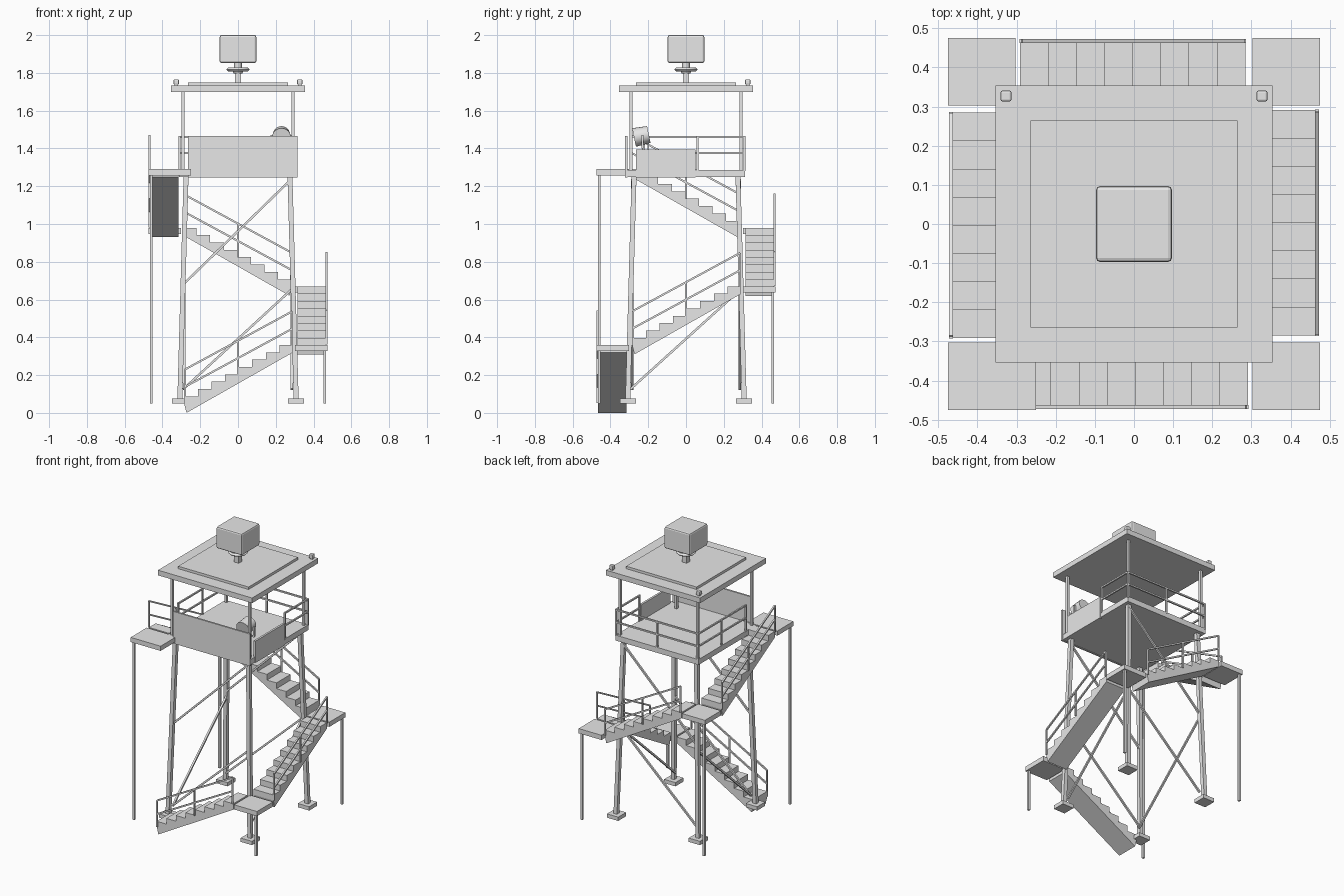
import bpy, bmesh, math
from mathutils import Matrix, Vector

if "Cube" in bpy.data.objects:
    bpy.data.objects.remove(bpy.data.objects["Cube"], do_unlink=True)

grey = bpy.data.materials.new("light_grey")
grey.diffuse_color = (0.8, 0.8, 0.8, 1)
grey.use_nodes = True
grey.node_tree.nodes["Principled BSDF"].inputs["Base Color"].default_value = (0.8, 0.8, 0.8, 1)


def finish(name, bm, matrix=Matrix(), smooth=False):
    bm.transform(matrix)
    bmesh.ops.recalc_face_normals(bm, faces=bm.faces)
    mesh = bpy.data.meshes.new(name)
    bm.to_mesh(mesh)
    bm.free()
    mesh.materials.append(grey)
    obj = bpy.data.objects.new(name, mesh)
    bpy.context.collection.objects.link(obj)
    if smooth:
        bpy.ops.object.select_all(action='DESELECT')
        obj.select_set(True)
        bpy.context.view_layer.objects.active = obj
        bpy.ops.object.shade_smooth_by_angle(angle=math.radians(40))
    return obj


def add_box(bm, lo, hi):
    lo, hi = Vector(lo), Vector(hi)
    m = Matrix.Translation((lo + hi) / 2) @ Matrix.Diagonal((*(hi - lo), 1))
    bmesh.ops.create_cube(bm, size=1, matrix=m)


def box(name, lo, hi, bevel=0, matrix=Matrix()):
    bm = bmesh.new()
    add_box(bm, lo, hi)
    if bevel:
        bmesh.ops.bevel(bm, geom=bm.edges[:], offset=bevel, segments=2, profile=0.5, affect='EDGES')
    return finish(name, bm, matrix)


def add_beam(bm, a, b, width):
    """Square bar between two points."""
    a, b = Vector(a), Vector(b)
    d = b - a
    m = (Matrix.Translation((a + b) / 2)
         @ Vector((0, 0, 1)).rotation_difference(d).to_matrix().to_4x4()
         @ Matrix.Diagonal((width, width, d.length, 1)))
    bmesh.ops.create_cube(bm, size=1, matrix=m)


def beams(name, pairs, width, matrix=Matrix()):
    bm = bmesh.new()
    for a, b in pairs:
        add_beam(bm, a, b, width)
    return finish(name, bm, matrix)


def drum(name, a, b, r1, r2, sides=24):
    """Round part between two points."""
    a, b = Vector(a), Vector(b)
    d = b - a
    bm = bmesh.new()
    m = Matrix.Translation((a + b) / 2) @ Vector((0, 0, 1)).rotation_difference(d).to_matrix().to_4x4()
    bmesh.ops.create_cone(bm, cap_ends=True, segments=sides, radius1=r1, radius2=r2, depth=d.length, matrix=m)
    return finish(name, bm, smooth=True)


# Stair flights: a saw-tooth profile swept across the stair width
STEPS, RUN, RISE = 8, 0.072, 0.039
START, FIRST, LEVEL = -0.285, 0.087, 0.31
INNER, OUTER = -0.315, -0.466


def stair_flight(name, matrix):
    profile = [(START + 0.012, 0), (START, 0.05)]
    for i in range(STEPS):
        z = FIRST + i * RISE
        profile += [(START + i * RUN, z), (START + (i + 1) * RUN, z)]
    profile.append((START + STEPS * RUN, 0.32))
    bm = bmesh.new()
    face = bm.faces.new([bm.verts.new((x, OUTER, z)) for x, z in profile])
    swept = bmesh.ops.extrude_face_region(bm, geom=[face])["geom"]
    bmesh.ops.translate(bm, vec=(0, INNER - OUTER, 0),
                        verts=[v for v in swept if isinstance(v, bmesh.types.BMVert)])
    finish(name, bm, matrix)


def stair_railing(name, matrix):
    y, slope = OUTER - 0.002, RISE / RUN
    top = lambda x: 0.382 + x * slope
    x0, x1 = START + 0.004, 0.287
    pairs = [((x, y, top(x) - 0.178), (x, y, top(x))) for x in (x0, 0, x1)]
    pairs += [((x0, y, top(x0) - dz), (x1, y, top(x1) - dz)) for dz in (0, 0.092)]
    beams(name, pairs, 0.01, matrix)


for k in range(4):
    turn = Matrix.Rotation(k * math.pi / 2, 4, 'Z')
    place = Matrix.Translation((0, 0, k * LEVEL)) @ turn
    stair_flight(f"stair_flight_{k + 1}", place)
    stair_railing(f"stair_railing_{k + 1}", place)
    # Landings with their outer support posts; the top one reaches the cabin
    reach = -0.25 if k == 3 else -0.303
    box(f"landing_{k + 1}", (0.303, -0.475, 0.328), (0.475, -0.303, 0.36), matrix=place)
    if k == 3:
        box("landing_bridge", (-0.303, -0.475, 0.328 + 3 * LEVEL), (reach, -0.303, 0.36 + 3 * LEVEL))
    beams(f"landing_post_{k + 1}", [((0.46, -0.46, 0.05), (0.46, -0.46, 0.33 + k * LEVEL))], 0.014, turn)
    # Tower legs, footings and cabin posts
    beams(f"tower_leg_{k + 1}", [((0.308, -0.308, 0.07), (0.275, -0.275, 1.255))], 0.026, turn)
    box(f"footing_{k + 1}", (0.265, -0.35, 0.05), (0.35, -0.265, 0.076), matrix=turn)
    beams(f"cabin_post_{k + 1}", [((0.291, -0.291, 1.27), (0.291, -0.291, 1.71))], 0.016, turn)

# Diagonal braces between the legs
LOW, HIGH = (0.125, 0.65), (0.68, 1.235)
for s, side in ((-1, "front"), (1, "back")):
    beams(f"{side}_braces", [((-0.29, s * 0.285, z0), (0.28, s * 0.285, z1)) for z0, z1 in (LOW, HIGH)], 0.012)
for s, side in ((-1, "right"), (1, "left")):
    beams(f"{side}_brace", [((s * 0.285, -0.295, LOW[0]), (s * 0.285, 0.285, LOW[1]))], 0.012)

# Cabin floor and wall panels
box("cabin_floor", (-0.312, -0.312, 1.25), (0.312, 0.312, 1.287))
box("front_panel", (-0.265, -0.322, 1.247), (0.316, -0.31, 1.465))
box("side_panel", (0.302, -0.265, 1.247), (0.316, 0.05, 1.395))


def cabin_railing(name, points):
    a, b = Vector(points[0]), Vector(points[-1])
    up = lambda p, z: (p[0], p[1], z)
    pairs = [(up(p, 1.28), up(p, 1.465)) for p in points]
    pairs += [(up(a, z), up(b, z)) for z in (1.375, 1.46)]
    beams(name, pairs, 0.01)


E = 0.309
cabin_railing("back_railing", [(-E, E), (0, E), (E, E)])
cabin_railing("side_railing", [(E, 0.06), (E, E)])
cabin_railing("entry_railing", [(-E, -0.2), (-E, 0.06), (-E, E)])

# Roof
box("roof", (-0.354, -0.354, 1.698), (0.354, 0.354, 1.733))
box("roof_raised_plate", (-0.265, -0.265, 1.73), (0.265, 0.265, 1.75))
for s in (-1, 1):
    box(f"roof_lamp_{s}", (s * 0.327 - 0.014, 0.313, 1.738), (s * 0.327 + 0.014, 0.341, 1.766), 0.005)
    box(f"roof_lamp_base_{s}", (s * 0.327 - 0.009, 0.318, 1.73), (s * 0.327 + 0.009, 0.336, 1.742))

# Rooftop equipment: mast, turning plate and housing
beams("mast", [((0, 0, 1.745), (0, 0, 1.8))], 0.034)
drum("mast_collar", (0, 0, 1.797), (0, 0, 1.812), 0.022, 0.03)
drum("turning_plate_lower", (0, 0, 1.808), (0, 0, 1.818), 0.052, 0.062)
drum("turning_plate_upper", (0, 0, 1.818), (0, 0, 1.828), 0.062, 0.052)
drum("housing_neck", (0, 0, 1.825), (0, 0, 1.86), 0.02, 0.02)
box("housing", (-0.097, -0.097, 1.852), (0.097, 0.097, 2.0), 0.01)

# Searchlight behind the front panel
drum("searchlight_body", (0.23, -0.197, 1.474), (0.23, -0.275, 1.458), 0.045, 0.05)
beams("searchlight_stand", [((0.23, -0.225, 1.28), (0.23, -0.225, 1.42))], 0.018)
beams("searchlight_yoke", [((0.175, -0.23, 1.405), (0.285, -0.23, 1.405)),
                           ((0.177, -0.23, 1.405), (0.177, -0.23, 1.47)),
                           ((0.283, -0.23, 1.405), (0.283, -0.23, 1.47))], 0.01)
